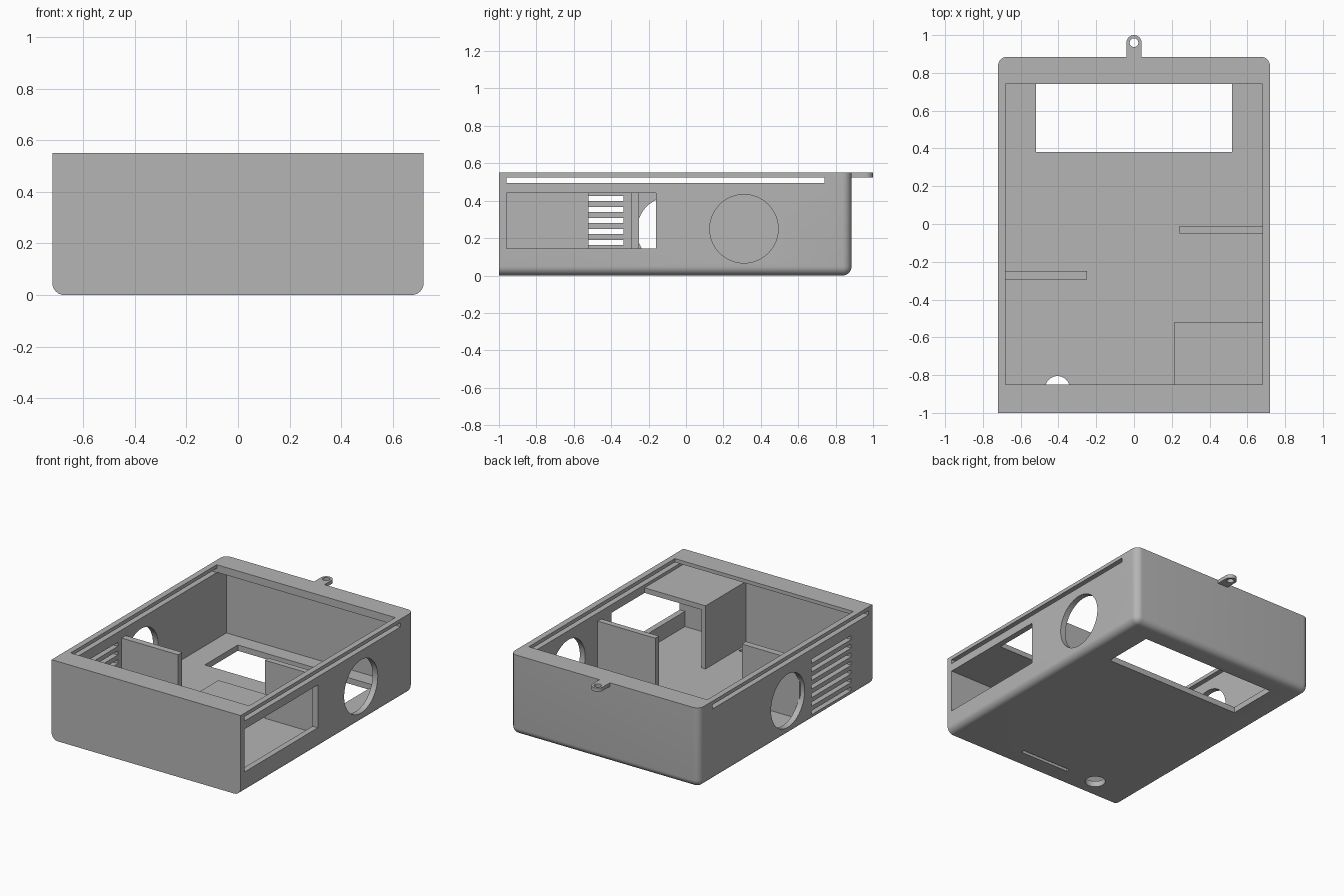
import bpy, bmesh, math
from mathutils import Matrix, Vector

if "Cube" in bpy.data.objects:
    bpy.data.objects.remove(bpy.data.objects["Cube"], do_unlink=True)

GREY = bpy.data.materials.new("matte grey")
GREY.use_nodes = True
COLOUR = (0.46, 0.46, 0.46, 1)
GREY.diffuse_color = COLOUR
GREY.node_tree.nodes["Principled BSDF"].inputs["Base Color"].default_value = COLOUR


def finish(name, bm):
    mesh = bpy.data.meshes.new(name)
    bm.normal_update()
    bm.to_mesh(mesh)
    bm.free()
    mesh.materials.append(GREY)
    ob = bpy.data.objects.new(name, mesh)
    bpy.context.scene.collection.objects.link(ob)
    return ob


def box_mesh(x, y, z):
    bm = bmesh.new()
    size = Vector((x[1] - x[0], y[1] - y[0], z[1] - z[0]))
    mid = Vector((sum(x), sum(y), sum(z))) / 2
    bmesh.ops.create_cube(bm, size=1, matrix=Matrix.Translation(mid) @ Matrix.Diagonal(size).to_4x4())
    return bm


def box(name, x, y, z):
    return finish(name, box_mesh(x, y, z))


def cylinder(name, centre, radius, depth, axis="Z"):
    bm = bmesh.new()
    turn = Matrix.Rotation(math.pi / 2, 4, "Y") if axis == "X" else Matrix()
    bmesh.ops.create_cone(bm, cap_ends=True, segments=64, radius1=radius, radius2=radius,
                          depth=depth, matrix=Matrix.Translation(centre) @ turn)
    return finish(name, bm)


def combine(target, tool, operation="DIFFERENCE"):
    mod = target.modifiers.new("combine", "BOOLEAN")
    mod.operation, mod.solver, mod.object = operation, "EXACT", tool
    bpy.context.view_layer.update()
    result = bpy.data.meshes.new_from_object(
        target.evaluated_get(bpy.context.evaluated_depsgraph_get()))
    target.modifiers.clear()
    target.data = result
    bpy.data.objects.remove(tool, do_unlink=True)


def smooth(ob):
    bpy.ops.object.select_all(action="DESELECT")
    ob.select_set(True)
    bpy.context.view_layer.objects.active = ob
    bpy.ops.object.shade_smooth_by_angle(angle=math.radians(30))


W, FRONT, BACK, TOP, WALL = 0.72, -1.0, 0.885, 0.55, 0.04
IN = W - WALL

# Outer block, rounded on the rear corners and the side and rear bottom edges
bm = box_mesh((-W, W), (FRONT, BACK), (0, TOP))
rounded = []
for e in bm.edges:
    a, b = e.verts[0].co, e.verts[1].co
    mid = (a + b) / 2
    rear_corner = abs(a.z - b.z) > 0.1 and mid.y > 0
    bottom = mid.z < 0.01 and mid.y > FRONT + 0.1
    if rear_corner or bottom:
        rounded.append(e)
bmesh.ops.bevel(bm, geom=rounded, offset=0.048, segments=8, profile=0.5, affect="EDGES")
case = finish("case", bm)

# Cavity, top opening and sliding lid slot
combine(case, box("cavity_cut", (-IN, IN), (FRONT + WALL, BACK - WALL), (WALL, 0.498)))
combine(case, box("opening_cut", (-IN, IN), (-0.85, 0.74), (0.3, 0.7)))
combine(case, box("lid_slot_cut", (-1, 1), (FRONT + WALL, 0.74), (0.496, 0.525)))

# Floor openings: large rear window, cable hole and strap slot
combine(case, box("floor_window_cut", (-0.52, 0.52), (0.38, 0.74), (-0.1, 0.1)))
combine(case, cylinder("cable_hole_cut", (-0.405, -0.87, 0), 0.065, 0.2))
combine(case, box("strap_slot_cut", (-0.18, 0.2), (-0.885, -0.86), (-0.1, 0.1)))

# Side openings: round holes, access window and vents
combine(case, cylinder("left_hole_cut", (W, 0.31, 0.25), 0.183, 0.2, "X"))
combine(case, cylinder("right_hole_cut", (-W, -0.08, 0.24), 0.183, 0.2, "X"))
combine(case, box("side_window_cut", (0.6, 0.8), (FRONT + WALL, -0.16), (0.145, 0.44)))
for i in range(7):
    z = 0.058 + 0.059 * i
    combine(case, box("vent_cut", (-0.8, -0.6), (-0.77, -0.335), (z - 0.014, z + 0.014)))
smooth(case)

# Inner partitions standing on the floor
box("left_partition", (0.24, IN + 0.01), (-0.05, -0.01), (0.03, 0.44))
box("right_partition", (-IN - 0.01, -0.25), (-0.295, -0.25), (0.03, 0.44))

# Compartment at the front: one wall and a roof, open to the rear
box("compartment_wall", (0.215, 0.245), (-0.97, -0.52), (0.03, 0.46))
box("compartment_roof", (0.215, IN + 0.01), (-0.97, -0.52), (0.44, 0.475))

# Hanging tab with a rounded end and a hole
tab = box("hanging_tab", (-0.04, 0.04), (BACK - 0.01, 0.96), (0.525, TOP))
combine(tab, cylinder("tab_end", (0, 0.96, 0.5375), 0.04, 0.025), "UNION")
combine(tab, cylinder("tab_hole_cut", (0, 0.96, 0.5375), 0.023, 0.2))
smooth(tab)
